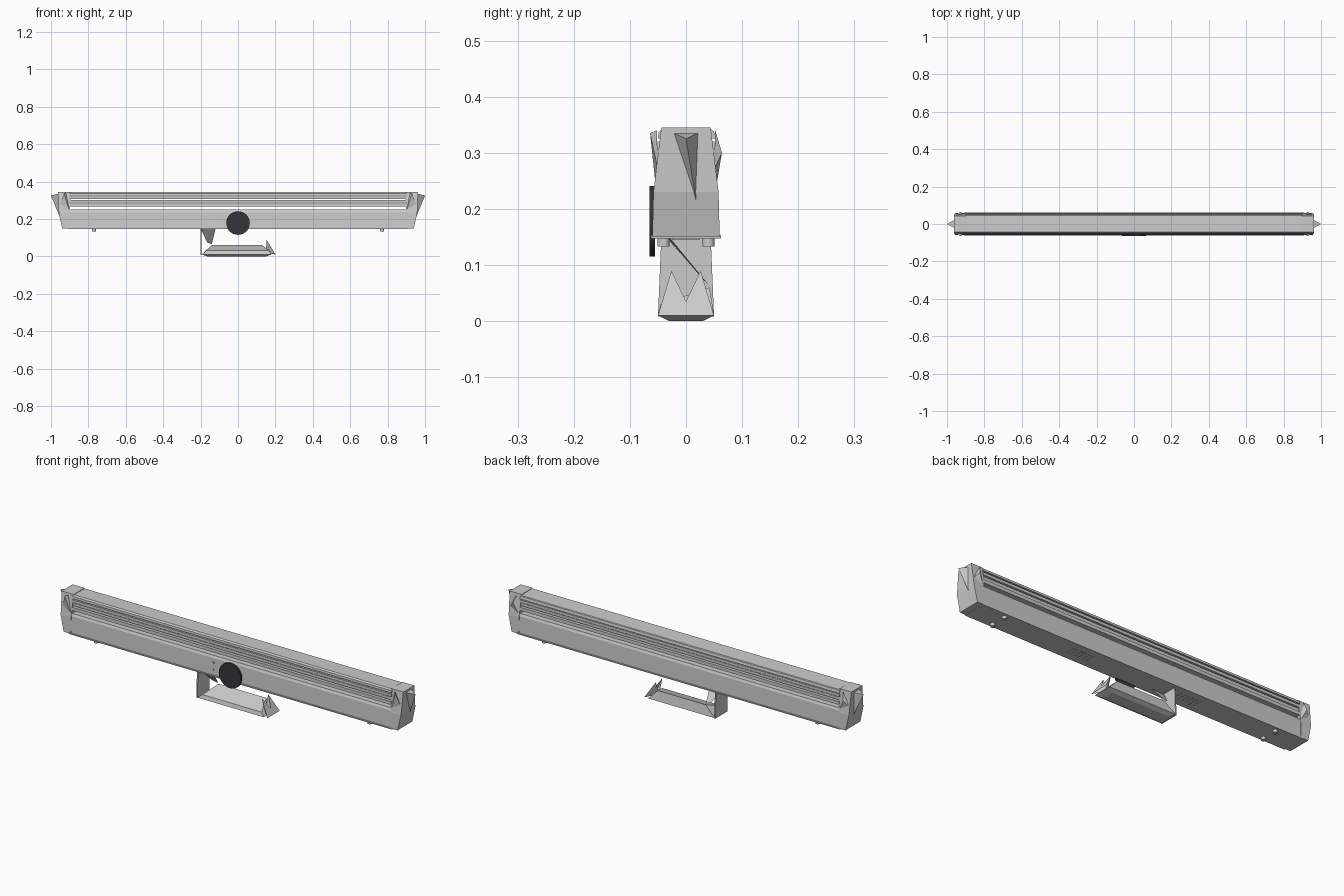
import bpy, bmesh

if "Cube" in bpy.data.objects:
    bpy.data.objects.remove(bpy.data.objects["Cube"])

def mesh_obj(name, verts, faces):
    me = bpy.data.meshes.new(name)
    me.from_pydata(verts, [], faces)
    bm = bmesh.new()
    bm.from_mesh(me)
    bmesh.ops.recalc_face_normals(bm, faces=bm.faces)
    bm.to_mesh(me)
    bm.free()
    ob = bpy.data.objects.new(name, me)
    bpy.context.collection.objects.link(ob)
    return ob

def extrude_x(name, prof, x0, x1):
    """Extrude a closed (y, z) profile along x."""
    n = len(prof)
    v = [(x, y, z) for x in (x0, x1) for y, z in prof]
    f = [list(range(n)), list(range(n, 2 * n))]
    f += [[i, (i + 1) % n, n + (i + 1) % n, n + i] for i in range(n)]
    return mesh_obj(name, v, f)

def box(name, x0, x1, y0, y1, z0, z1):
    return extrude_x(name, [(y0, z0), (y1, z0), (y1, z1), (y0, z1)], x0, x1)

def cyl(name, loc, r, h, rot=(0, 0, 0), n=32):
    bpy.ops.mesh.primitive_cylinder_add(vertices=n, radius=r, depth=h, location=loc, rotation=rot)
    ob = bpy.context.object
    ob.name = name
    bpy.ops.object.shade_smooth_by_angle()
    return ob

# lower housing with a chamfered upper edge
extrude_x("housing", [(-.058, .15), (.058, .15), (.055, .238), (.05, .25),
                      (-.05, .25), (-.055, .238)], -.91, .91)
box("bottom_trim", -.91, .91, -.062, .062, .147, .153)

# stacked rails between housing and top cover, with open slots between them
for i, (z0, z1, y) in enumerate([(.266, .283, .053), (.288, .302, .046), (.306, .320, .051)]):
    box(f"rail_{i}", -.90, .90, -y, y, z0, z1)
extrude_x("top_cover", [(-.050, .325), (.053, .325), (.050, .338), (.046, .341),
                        (-.042, .343), (-.049, .337)], -.90, .90)

# end caps flaring outward towards the top, with a pointed ridge
for s, side in ((-1, "left"), (1, "right")):
    v = []
    for z, xi, xo, y in ((.15, .90, .94, .060), (.23, .90, .958, .058), (.345, .895, .962, .044)):
        v += [(s * xi, -y, z), (s * xo, -y, z), (s * xo, y, z), (s * xi, y, z)]
    f = [(0, 1, 2, 3), (8, 9, 10, 11)]
    for k in (0, 4):
        f += [(k + i, k + (i + 1) % 4, k + 4 + (i + 1) % 4, k + 4 + i) for i in range(4)]
    mesh_obj(f"end_cap_{side}", v, f)
    mesh_obj(f"end_ridge_{side}",
             [(s * .96, -.022, .335), (s * .96, .022, .335), (s * .955, .018, .215), (s * 1.0, 0, .325)],
             [(0, 1, 2), (0, 1, 3), (1, 2, 3), (2, 0, 3)])
    for t in (-1, 1):
        mesh_obj(f"cap_fin_{side}_{t}",
                 [(s * .92, t * .052, .34), (s * .955, t * .05, .27), (s * .90, t * .054, .24),
                  (s * .93, t * .064, .335 if t < 0 else .30)],
                 [(0, 1, 2), (0, 1, 3), (1, 2, 3), (2, 0, 3)])
    # underside feet and vent slots
    cyl(f"foot_{side}", (s * .77, -.04, .142), .011, .018, n=12)
    cyl(f"foot_back_{side}", (s * .77, .04, .142), .011, .018, n=12)
    for i in range(6):
        x = s * (.25 + i * .022)
        box(f"vent_{side}_{i}", x - .004, x + .004, -.025, .025, .145, .149)

# dark round disc on the front
disc = cyl("front_disc", (0, -.060, .178), .063, .010, (1.5708, 0, 0), 40)
mat = bpy.data.materials.new("dark")
mat.diffuse_color = (.035, .035, .04, 1)
mat.use_nodes = True
mat.node_tree.nodes["Principled BSDF"].inputs["Base Color"].default_value = mat.diffuse_color
disc.data.materials.append(mat)

# two small indicator dots beside the disc
for z in (.18, .215):
    cyl(f"indicator_{z}", (-.10, -.057, z), .006, .006, (1.5708, 0, 0), 12)

# hanging bracket: upright, gusset, base tray and leaning end plate
mesh_obj("bracket_upright",
         [(x, y, z) for x in (-.20, -.194) for y, z in ((-.05, .008), (.05, .008), (.044, .15), (-.044, .15))],
         [(0, 1, 2, 3), (4, 5, 6, 7)] + [(i, (i + 1) % 4, 4 + (i + 1) % 4, 4 + i) for i in range(4)])
mesh_obj("bracket_gusset",
         [(-.20, -.035, .15), (-.12, -.03, .15), (-.14, .04, .065), (-.165, .03, .075)],
         [(0, 1, 2, 3)])
mesh_obj("bracket_base",
         [(-.165, -.03, 0), (.15, -.03, 0), (.15, .03, 0), (-.165, .03, 0),
          (-.195, -.05, .01), (.18, -.05, .01), (.18, .05, .01), (-.195, .05, .01),
          (-.17, -.045, .03), (.165, -.045, .03), (.13, .042, .06), (-.14, .042, .06)],
         [(0, 1, 2, 3), (8, 9, 10, 11)] +
         [(k + i, k + (i + 1) % 4, k + 4 + (i + 1) % 4, k + 4 + i) for k in (0, 4) for i in range(4)])
pts = [(-.05, .01), (-.026, .09), (0, .035), (.026, .09), (.05, .01)]
mesh_obj("bracket_end",
         [(.2 - (z - .01) * .6, y, z) for y, z in pts] + [(.15, 0, .02)],
         [(0, 1, 2), (2, 3, 4), (0, 2, 4), (0, 1, 5), (3, 4, 5)])
